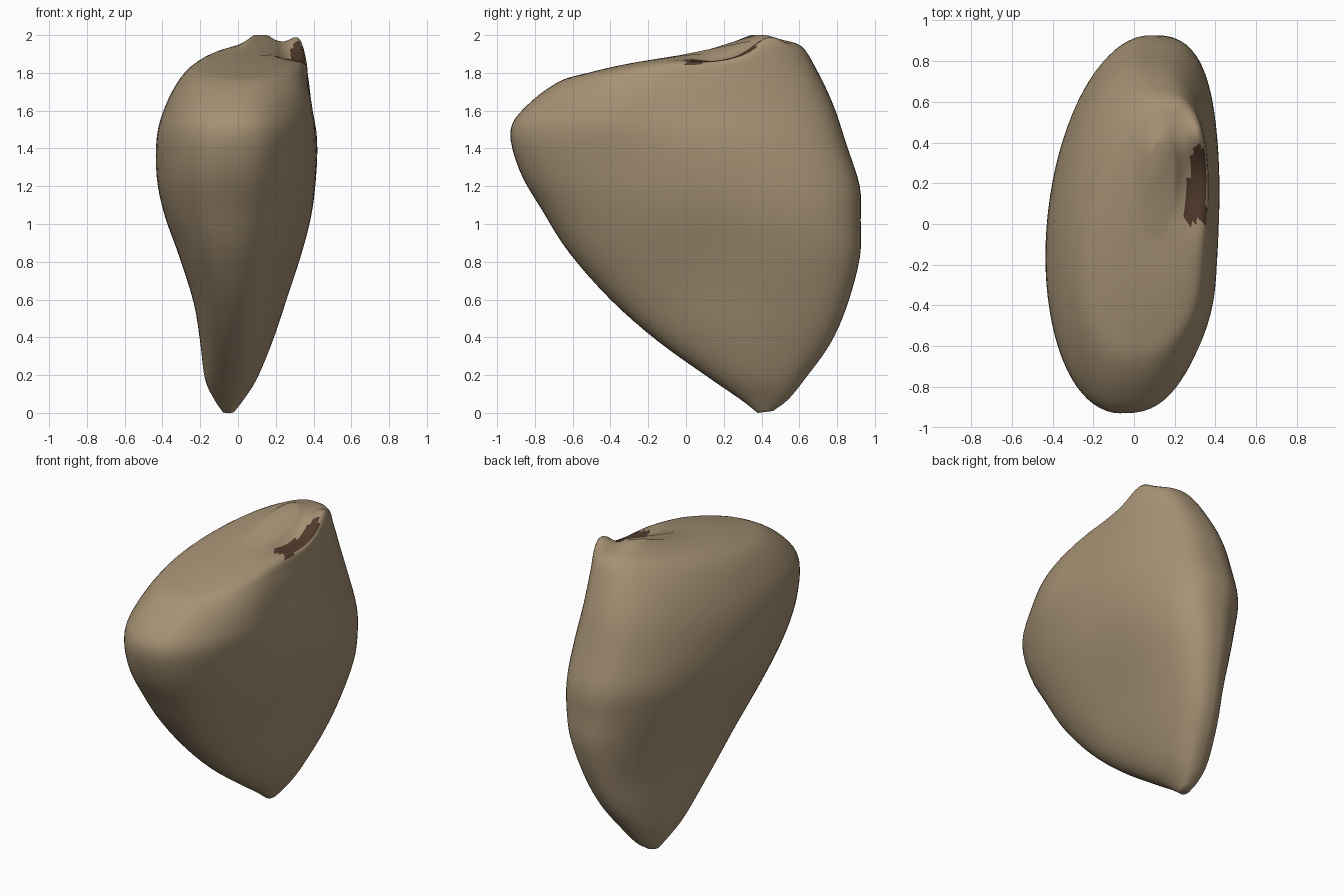
import bpy, bmesh, math

if "Cube" in bpy.data.objects:
    bpy.data.objects.remove(bpy.data.objects["Cube"])

def material(name, rgb):
    m = bpy.data.materials.new(name)
    m.diffuse_color = (*rgb, 1)
    m.use_nodes = True
    m.node_tree.nodes["Principled BSDF"].inputs["Base Color"].default_value = m.diffuse_color
    return m

# tilted sections: front y, front z, back y, back z, left x, right x, sideways lean
RINGS = [
    (0.38, 0.00, 0.46, 0.01, -0.08, -0.02, 0.15),
    (0.29, 0.07, 0.54, 0.07, -0.125, 0.03, 0.15),
    (0.13, 0.18, 0.63, 0.18, -0.175, 0.10, 0.15),
    (-0.15, 0.38, 0.76, 0.36, -0.20, 0.18, 0.2),
    (-0.40, 0.60, 0.85, 0.56, -0.235, 0.255, 0.25),
    (-0.62, 0.85, 0.92, 0.82, -0.315, 0.345, 0.25),
    (-0.76, 1.07, 0.925, 1.02, -0.39, 0.40, 0.22),
    (-0.88, 1.28, 0.92, 1.20, -0.43, 0.42, 0.18),
    (-0.93, 1.49, 0.85, 1.42, -0.43, 0.42, 0.15),
    (-0.85, 1.62, 0.78, 1.63, -0.385, 0.39, 0.15),
    (-0.68, 1.75, 0.69, 1.82, -0.30, 0.37, 0.18),
    (-0.52, 1.80, 0.61, 1.94, -0.20, 0.355, 0.22),
    (-0.30, 1.85, 0.50, 1.965, -0.06, 0.28, 0.25),
    (-0.05, 1.89, 0.40, 1.97, 0.04, 0.20, 0.25),
]
SEG, SUB = 80, 4

def spline(a, b, c, d, t):
    return tuple(0.5 * (2*q + (r - p)*t + (2*p - 5*q + 4*r - s)*t*t
                 + (3*q - p - 3*r + s)*t**3) for p, q, r, s in zip(a, b, c, d))

def bump(x, y, cx, cy, rx, ry):
    return math.exp(-((x - cx)/rx)**2 - ((y - cy)/ry)**2)

def section(r):
    yf, zf, yb, zb, xl, xr, lean = r
    raw = []
    for i in range(SEG):
        a = 2*math.pi*i/SEG
        s, c = math.sin(a), -math.cos(a)
        e = 0.7 if s > 0 else 1.0           # flatter right face
        x = math.copysign(abs(s)**e, s) + lean*c
        raw.append((x, c))
    lo, hi = min(p[0] for p in raw), max(p[0] for p in raw)
    pts = []
    for x, v in raw:
        f = (v + 1)/2
        X = xl + (x - lo)/(hi - lo)*(xr - xl)
        y, z = yf + (yb - yf)*f, zf + (zb - zf)*f
        top = min(1, max(0, (z - 1.72)/0.15))
        # shallow hollow in the right face, fuller along its front upper rim
        if X > 0:
            w = min(1, X*4)
            X += w*(0.05*bump(y, z, -0.42, 1.68, 0.28, 0.22)
                    - 0.03*bump(y, z, 0.15, 0.85, 0.35, 0.35))
        # dent beside the right rim, with raised knobs around it
        z += top*(0.05*bump(X, y, 0.12, 0.32, 0.08, 0.16)
                  + 0.06*bump(X, y, 0.32, 0.44, 0.06, 0.10)
                  - 0.06*bump(X, y, 0.27, 0.18, 0.09, 0.18))
        pts.append((X, y, max(0, min(2, z))))
    return pts

# rock body
bm = bmesh.new()
rows = []
n = len(RINGS)
for k in range(n - 1):
    quad = [RINGS[min(n - 1, max(0, k + j))] for j in (-1, 0, 1, 2)]
    for t in range(SUB):
        rows.append(spline(*quad, t/SUB))
rows.append(RINGS[-1])
loops = [[bm.verts.new(p) for p in section(r)] for r in rows]
for a, b in zip(loops, loops[1:]):
    for i in range(SEG):
        j = (i + 1) % SEG
        bm.faces.new((a[i], a[j], b[j], b[i]))
bm.faces.new(loops[0][::-1])
bm.faces.new(loops[-1])
bmesh.ops.recalc_face_normals(bm, faces=bm.faces)

# dark broken patch in the dent along the right rim
for f in bm.faces:
    f.smooth = True
    c = f.calc_center_median()
    left = 0.245 + 0.15*max(0, c.y - 0.06)
    rim = c.x < 0.355 and f.normal.z > 0.45
    if left < c.x and rim and 0.01 < c.y < 0.38 and c.z > 1.8:
        f.material_index = 1

me = bpy.data.meshes.new("rock")
bm.to_mesh(me)
bm.free()
me.materials.append(material("tan stone", (0.38, 0.285, 0.175)))
me.materials.append(material("dark brown hollow", (0.08, 0.042, 0.025)))
ob = bpy.data.objects.new("rock", me)
bpy.context.collection.objects.link(ob)
